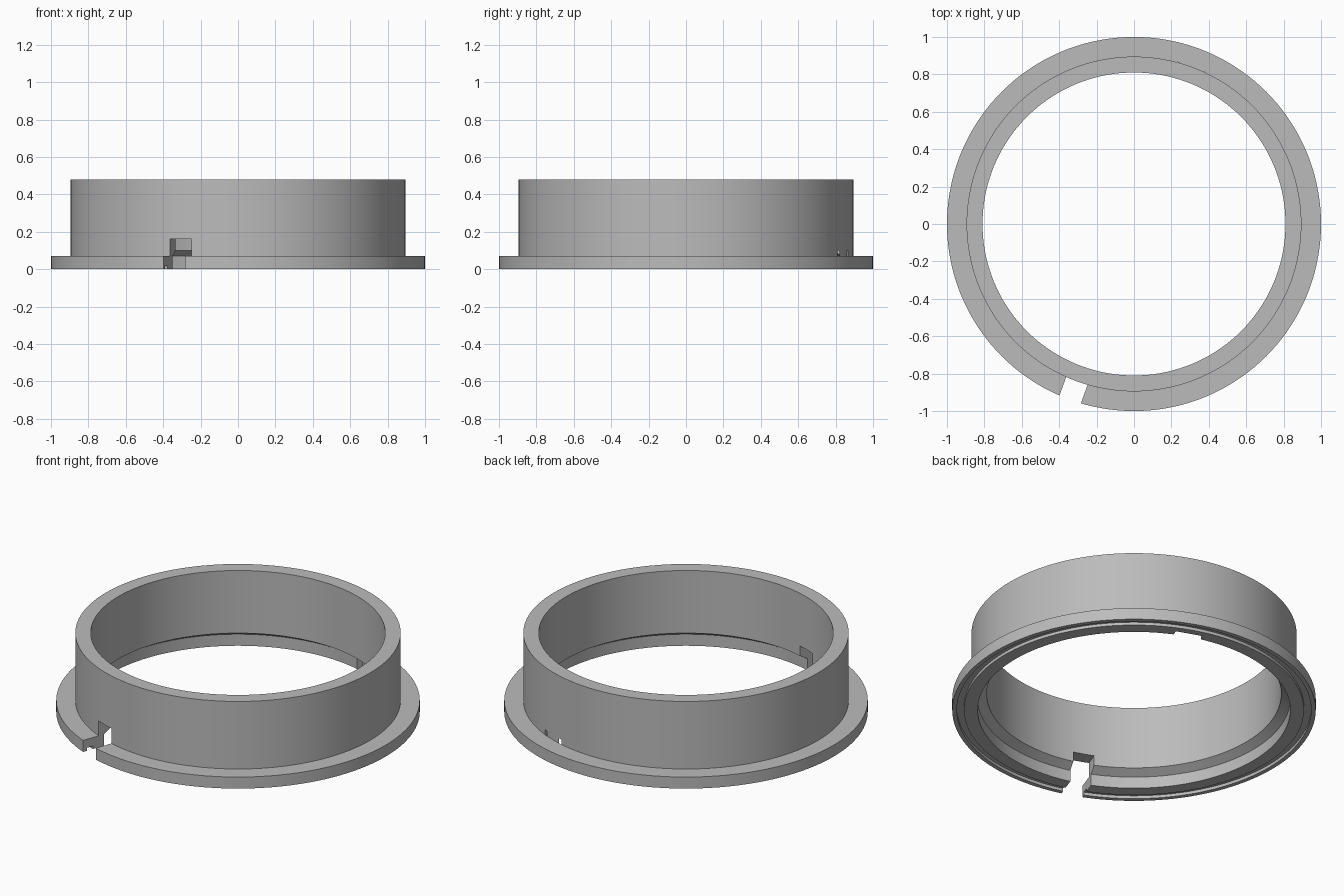
import bpy, bmesh, math
from mathutils import Matrix, Vector

if "Cube" in bpy.data.objects:
    bpy.data.objects.remove(bpy.data.objects["Cube"], do_unlink=True)

SEGMENTS = 144
KEY_ANGLE = math.radians(250)

grey = bpy.data.materials.new("neutral_grey")
grey.use_nodes = True
grey.diffuse_color = (0.5, 0.5, 0.5, 1)
grey.node_tree.nodes["Principled BSDF"].inputs["Base Color"].default_value = (0.5, 0.5, 0.5, 1)


def add_object(name, bm):
    bmesh.ops.recalc_face_normals(bm, faces=bm.faces)
    mesh = bpy.data.meshes.new(name)
    bm.to_mesh(mesh)
    bm.free()
    mesh.materials.append(grey)
    obj = bpy.data.objects.new(name, mesh)
    bpy.context.collection.objects.link(obj)
    return obj


def lathe(name, profile):
    """Revolve a closed (radius, height) profile around z."""
    bm = bmesh.new()
    rings = []
    for i in range(SEGMENTS):
        a = math.tau * i / SEGMENTS
        rings.append([bm.verts.new((r * math.cos(a), r * math.sin(a), z)) for r, z in profile])
    n = len(profile)
    for i in range(SEGMENTS):
        a, b = rings[i], rings[(i + 1) % SEGMENTS]
        for j in range(n):
            k = (j + 1) % n
            bm.faces.new((a[j], b[j], b[k], a[k]))
    return add_object(name, bm)


def radial_box(name, angle, inner, outer, width, bottom, top):
    """Box lying along a radius at the given angle."""
    bm = bmesh.new()
    size = Vector((outer - inner, width, top - bottom))
    centre = Vector(((inner + outer) / 2, 0, (bottom + top) / 2))
    matrix = (Matrix.Rotation(angle, 4, "Z") @ Matrix.Translation(centre)
              @ Matrix.Diagonal(size).to_4x4())
    bmesh.ops.create_cube(bm, size=1, matrix=matrix)
    obj = add_object(name, bm)
    obj.hide_render = True
    return obj


# Collar with flange, chamfered counterbore and a groove under the flange
ring = lathe("flanged_collar", [
    (0.81, 0.48), (0.895, 0.48), (0.895, 0.07), (1.0, 0.07), (1.0, 0.0),
    (0.975, 0.0), (0.975, 0.018), (0.935, 0.018), (0.935, 0.0),
    (0.86, 0.0), (0.86, 0.07), (0.81, 0.10),
])

# Through slot at the front and shallow inner recess opposite it
cutters = [
    radial_box("slot_cutter", KEY_ANGLE, 0.7, 1.1, 0.122, -0.1, 0.16),
    radial_box("recess_cutter", KEY_ANGLE - math.pi, 0.7, 0.893, 0.16, -0.1, 0.10),
]
bpy.context.view_layer.objects.active = ring
for cutter in cutters:
    mod = ring.modifiers.new(cutter.name, "BOOLEAN")
    mod.operation = "DIFFERENCE"
    mod.solver = "EXACT"
    mod.object = cutter
    bpy.ops.object.modifier_apply(modifier=mod.name)
    bpy.data.objects.remove(cutter, do_unlink=True)

# Smooth round walls, sharp rims
bpy.ops.object.select_all(action="DESELECT")
ring.select_set(True)
bpy.ops.object.shade_smooth_by_angle(angle=math.radians(25))
